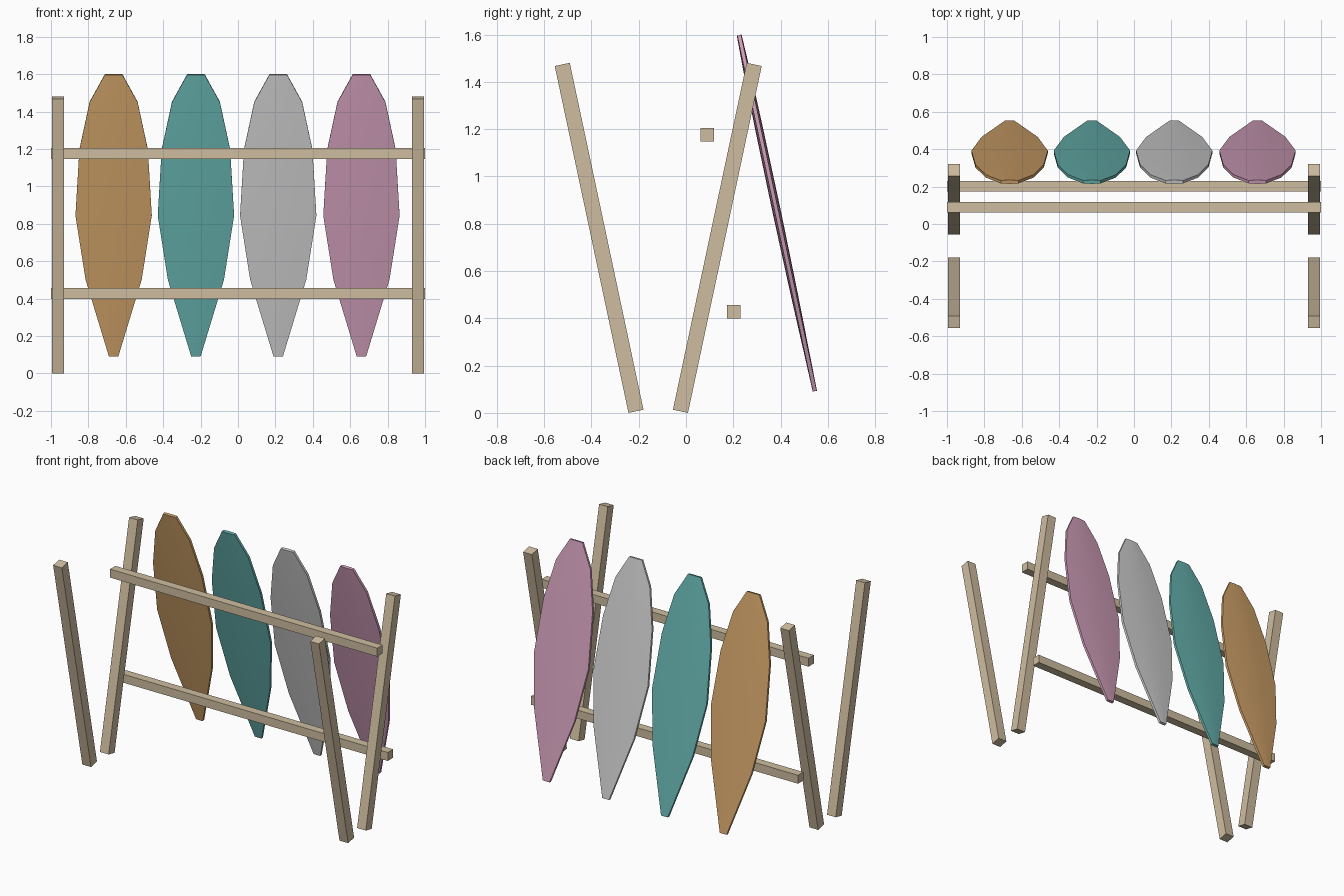
import bpy, bmesh
from math import radians, sin, cos
from mathutils import Matrix

if "Cube" in bpy.data.objects:
    bpy.data.objects.remove(bpy.data.objects["Cube"])

TILT = radians(12)


def material(name, rgb):
    m = bpy.data.materials.new(name)
    m.diffuse_color = (*rgb, 1)
    m.use_nodes = True
    m.node_tree.nodes["Principled BSDF"].inputs["Base Color"].default_value = m.diffuse_color
    return m


def finish(name, bm, mat, loc, tilt):
    bmesh.ops.recalc_face_normals(bm, faces=bm.faces[:])
    me = bpy.data.meshes.new(name)
    bm.to_mesh(me)
    bm.free()
    ob = bpy.data.objects.new(name, me)
    bpy.context.collection.objects.link(ob)
    ob.location = loc
    ob.rotation_euler = (tilt, 0, 0)
    if mat:
        me.materials.append(mat)
    return ob


def beam(name, size, loc, tilt, mat):
    bm = bmesh.new()
    bmesh.ops.create_cube(bm, size=1, matrix=Matrix.Diagonal((*size, 1)))
    return finish(name, bm, mat, loc, tilt)


def board(name, x, mat):
    # (height along board, half width) stations, lens-shaped cross-section
    stations = [(-0.77, 0.025), (-0.35, 0.15), (0, 0.204),
                (0.36, 0.183), (0.62, 0.128), (0.77, 0.047)]
    edge = 0.008
    bm = bmesh.new()
    rings = []
    for z, w in stations:
        crown = edge + 0.010 * w / 0.204
        mid = edge + (crown - edge) * 0.7
        half = [(-w, edge), (-w * 0.5, mid), (0, crown), (w * 0.5, mid), (w, edge)]
        section = half + [(px, -py) for px, py in reversed(half)]
        rings.append([bm.verts.new((px, py, z)) for px, py in section])
    n = len(rings[0])
    for a, b in zip(rings, rings[1:]):
        for i in range(n):
            j = (i + 1) % n
            bm.faces.new((a[i], a[j], b[j], b[i]))
    bm.faces.new(rings[0])
    bm.faces.new(rings[-1])
    ob = finish(name, bm, mat, (x, 0.385, 0.845), TILT)
    bpy.ops.object.select_all(action='DESELECT')
    ob.select_set(True)
    bpy.context.view_layer.objects.active = ob
    bpy.ops.object.shade_smooth_by_angle(angle=radians(30))


wood = material("pale_wood", (0.62, 0.51, 0.35))

# Splayed legs at both ends
LEG, LENGTH = 0.065, 1.5
leg_z = (LENGTH * cos(TILT) + LEG * sin(TILT)) / 2
for side, x in (("left", -0.9625), ("right", 0.9625)):
    beam(f"front_leg_{side}", (LEG, LEG, LENGTH), (x, -0.3675, leg_z), TILT, wood)
    beam(f"rear_leg_{side}", (LEG, LEG, LENGTH), (x, 0.1325, leg_z), -TILT, wood)

# Cross rails
beam("upper_rail", (2, 0.057, 0.057), (0, 0.089, 1.176), 0, wood)
beam("lower_rail", (2, 0.057, 0.057), (0, 0.202, 0.427), 0, wood)

# Leaning boards
board("board_orange", -0.665, material("orange", (0.61, 0.35, 0.136)))
board("board_teal", -0.225, material("teal", (0.127, 0.43, 0.41)))
board("board_grey", 0.215, None)
board("board_pink", 0.66, material("pink", (0.61, 0.33, 0.47)))
